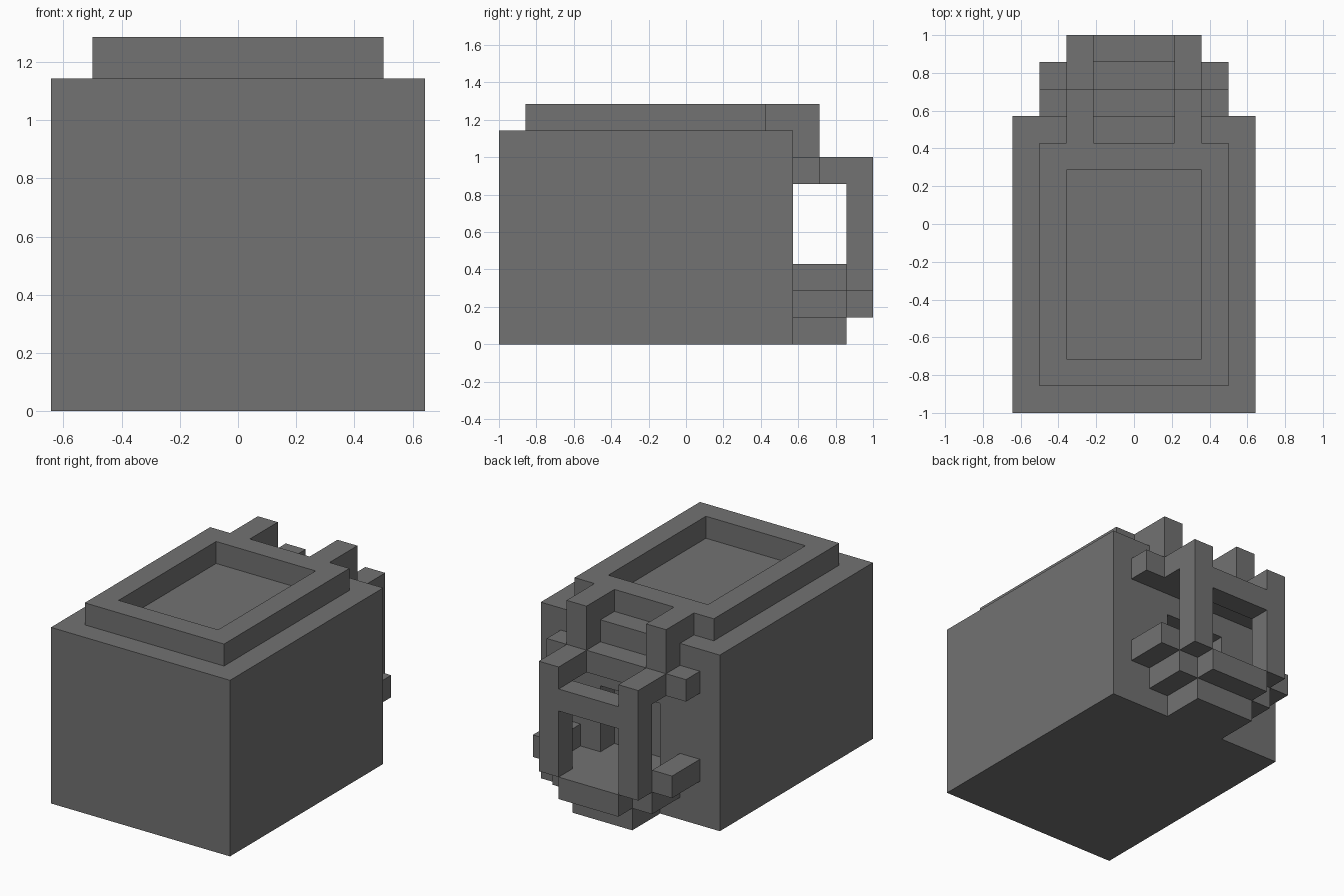
import bpy
import bmesh
from mathutils import Vector

if "Cube" in bpy.data.objects:
    bpy.data.objects.remove(bpy.data.objects["Cube"], do_unlink=True)

U = 1 / 7  # one block of the model

grey = bpy.data.materials.new("dark_grey")
grey.use_nodes = True
colour = (0.168, 0.168, 0.168, 1)
grey.diffuse_color = colour
for node in grey.node_tree.nodes:
    if node.type == 'BSDF_PRINCIPLED':
        node.inputs["Base Color"].default_value = colour


def finish(name, bm):
    """Scale from blocks to units and add the object to the scene."""
    bmesh.ops.recalc_face_normals(bm, faces=bm.faces)
    bmesh.ops.scale(bm, vec=(U, U, U), verts=bm.verts)
    mesh = bpy.data.meshes.new(name)
    bm.to_mesh(mesh)
    bm.free()
    mesh.materials.append(grey)
    obj = bpy.data.objects.new(name, mesh)
    bpy.context.scene.collection.objects.link(obj)
    return obj


def box_mesh(x, y, z):
    bm = bmesh.new()
    bmesh.ops.create_cube(bm, size=1)
    for v in bm.verts:
        v.co = Vector([r[0] if c < 0 else r[1] for c, r in zip(v.co, (x, y, z))])
    return bm


def box(name, x, y, z):
    return finish(name, box_mesh(x, y, z))


def profile(name, points, axis, start, end):
    """Extrude a closed outline along x (points are y, z) or y (points are x, z)."""
    bm = bmesh.new()
    place = (lambda a, b: (start, a, b)) if axis == 0 else (lambda a, b: (a, start, b))
    face = bm.faces.new([bm.verts.new(place(a, b)) for a, b in points])
    ext = bmesh.ops.extrude_face_region(bm, geom=[face])
    move = Vector((0, 0, 0))
    move[axis] = end - start
    bmesh.ops.translate(bm, vec=move,
                        verts=[g for g in ext["geom"] if isinstance(g, bmesh.types.BMVert)])
    return finish(name, bm)


# Main body with a shallow niche sunk into the back
bm = box_mesh((-4.5, 4.5), (-7, 4), (0, 8))
for co, no in (((-1.5, 0, 0), (1, 0, 0)), ((1.5, 0, 0), (1, 0, 0)),
               ((0, 0, 2), (0, 0, 1)), ((0, 0, 5), (0, 0, 1))):
    back = [f for f in bm.faces if f.calc_center_median().y > 3.9]
    geom = set(back) | {e for f in back for e in f.edges} | {v for f in back for v in f.verts}
    bmesh.ops.bisect_plane(bm, geom=list(geom), plane_co=co, plane_no=no)
niche = min(bm.faces, key=lambda f: (f.calc_center_median() - Vector((0, 4, 3.5))).length)
ext = bmesh.ops.extrude_discrete_faces(bm, faces=[niche])["faces"]
bmesh.ops.translate(bm, vec=(0, -1, 0), verts=list(ext[0].verts))
finish("body", bm)

# Raised rim on top
box("rim_front", (-3.5, 3.5), (-6, -5), (8, 9))
box("rim_back", (-3.5, 3.5), (2, 3), (8, 9))

# Parts repeated on each side
for side, s in (("left", 1), ("right", -1)):
    inner, mid, outer = 1.5 * s, 2.5 * s, 3.5 * s
    box("rim_" + side, sorted((mid, outer)), (-5, 2), (8, 9))
    profile("hook_" + side, [(3, 8), (4, 8), (4, 7), (5, 7), (5, 9), (3, 9)],
            0, inner, mid)
    profile("frame_post_" + side, [(5, 6), (6, 6), (6, 2), (7, 2), (7, 7), (5, 7)],
            0, inner, mid)
    box("lower_wing_" + side, sorted((mid, outer)), (4, 6), (2, 3))

# Bars and stepped base of the rear frame
box("upper_bar", (-3.5, 3.5), (4, 5), (6, 7))
box("cross_bar", (-1.5, 1.5), (6, 7), (5, 6))
box("lower_bar", (-1.5, 1.5), (6, 7), (1, 2))
profile("stepped_base", [(-1.5, 0), (1.5, 0), (1.5, 1), (2.5, 1),
                         (2.5, 2), (-2.5, 2), (-2.5, 1), (-1.5, 1)], 1, 4, 6)
